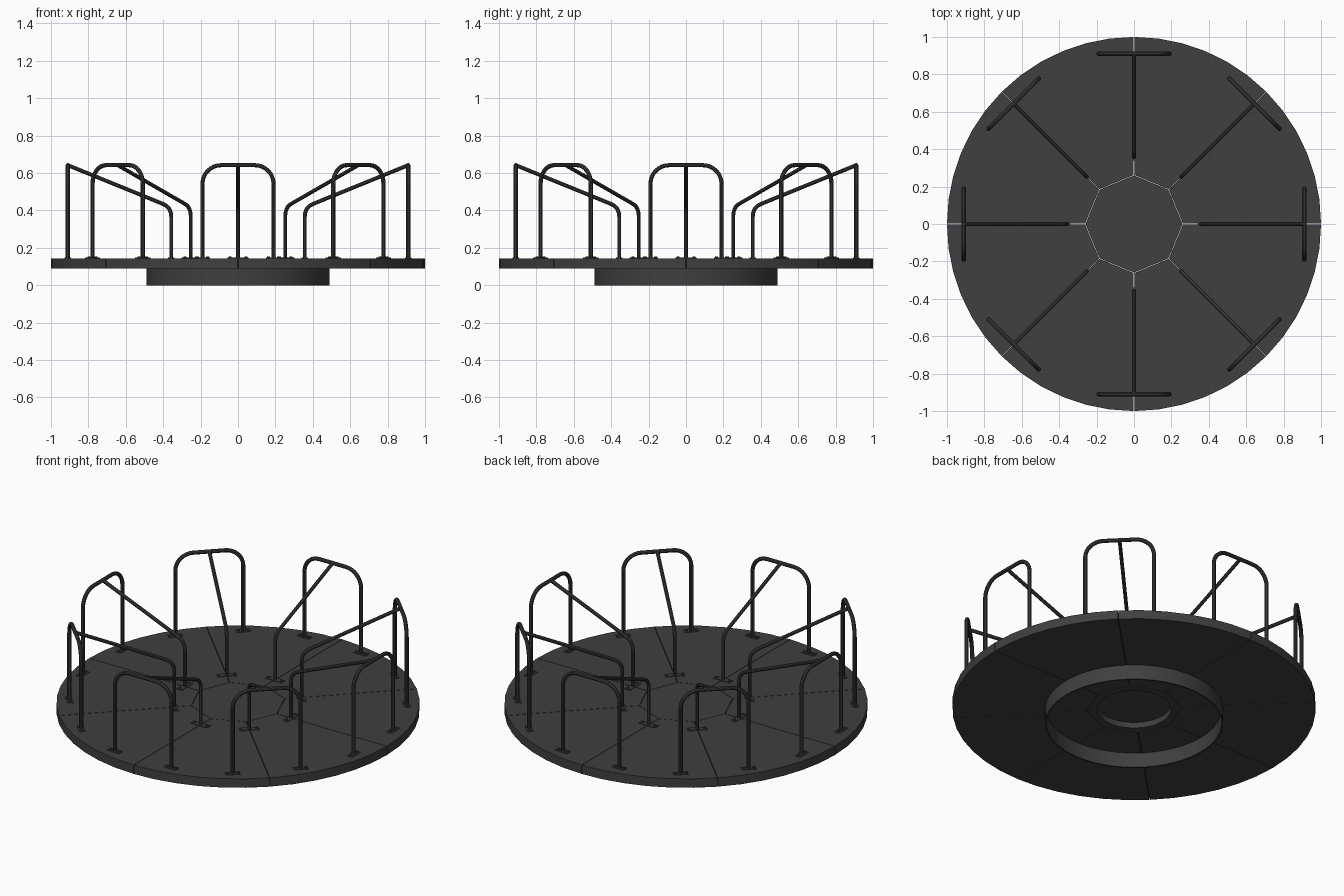
import bpy, bmesh, math
from math import sin, cos, pi
from mathutils import Matrix, Vector

if "Cube" in bpy.data.objects:
    bpy.data.objects.remove(bpy.data.objects["Cube"])

N = 8
Z0, Z1 = 0.09, 0.144
mat = bpy.data.materials.new("dark_grey")
mat.diffuse_color = (0.05, 0.05, 0.05, 1)
mat.use_nodes = True
mat.node_tree.nodes["Principled BSDF"].inputs["Base Color"].default_value = mat.diffuse_color


def make(name, bm, smooth=True):
    bmesh.ops.recalc_face_normals(bm, faces=bm.faces)
    me = bpy.data.meshes.new(name)
    bm.to_mesh(me)
    bm.free()
    me.materials.append(mat)
    ob = bpy.data.objects.new(name, me)
    bpy.context.collection.objects.link(ob)
    if smooth:
        bpy.ops.object.select_all(action='DESELECT')
        ob.select_set(True)
        bpy.context.view_layer.objects.active = ob
        bpy.ops.object.shade_smooth_by_angle(angle=math.radians(35))
    return ob


def repeat(ob):
    # copies of a part all round the deck
    for i in range(1, N):
        c = ob.copy()
        c.name = f"{ob.name}_{i + 1}"
        c.rotation_euler.z = i * 2 * pi / N
        bpy.context.collection.objects.link(c)


def rings_mesh(bm, rows, n, closed=False):
    # skin horizontal rings; each row is (radius function, z)
    rings = [[bm.verts.new((r(2 * pi * k / n) * cos(2 * pi * k / n),
                            r(2 * pi * k / n) * sin(2 * pi * k / n), z))
              for k in range(n)] for r, z in rows]
    pairs = list(zip(rings, rings[1:]))
    if closed:
        pairs.append((rings[-1], rings[0]))
    else:
        bm.faces.new(rings[0])
        bm.faces.new(rings[-1])
    for a, b in pairs:
        for k in range(n):
            m = (k + 1) % n
            bm.faces.new((a[k], a[m], b[m], b[k]))


# deck wedge: one eighth of the platform with a hairline gap at the seams
step, gap, r_in = 2 * pi / N, 0.0015, 0.262
outline = []
for k in range(7):
    a = step * k / 6
    a += gap if k == 0 else -gap if k == 6 else 0
    outline.append((cos(a), sin(a)))
for a in (step - gap / r_in, gap / r_in):
    outline.append((r_in * cos(a), r_in * sin(a)))
bm = bmesh.new()
f = bm.faces.new([bm.verts.new((x, y, Z0)) for x, y in outline])
ext = bmesh.ops.extrude_face_region(bm, geom=[f])
bmesh.ops.translate(bm, vec=(0, 0, Z1 - Z0),
                    verts=[v for v in ext["geom"] if isinstance(v, bmesh.types.BMVert)])
repeat(make("deck_wedge", bm))


# hub plate: octagon with a round recess underneath
def octagon(a):
    return 0.26 * cos(pi / 8) / cos(a % (pi / 4) - pi / 8)


bm = bmesh.new()
rings_mesh(bm, [(octagon, Z1), (octagon, Z0),
                (lambda a: 0.205, Z0), (lambda a: 0.205, Z0 + 0.035)], 40)
make("hub_plate", bm)

# base ring: thin open drum under the deck
bm = bmesh.new()
rings_mesh(bm, [(lambda a: 0.49, Z0), (lambda a: 0.49, 0),
                (lambda a: 0.482, 0), (lambda a: 0.482, Z0)], 64, closed=True)
make("base_ring", bm)


def tube(name, pts, r):
    # round bar swept along a planar path
    cu = bpy.data.curves.new(name, 'CURVE')
    cu.dimensions = '3D'
    cu.bevel_depth = r
    cu.bevel_resolution = 3
    cu.use_fill_caps = True
    sp = cu.splines.new('POLY')
    sp.points.add(len(pts) - 1)
    for p, co in zip(sp.points, pts):
        p.co = (*co, 1)
    tmp = bpy.data.objects.new(name + "_path", cu)
    bpy.context.collection.objects.link(tmp)
    bpy.context.view_layer.update()
    me = bpy.data.meshes.new_from_object(tmp.evaluated_get(bpy.context.evaluated_depsgraph_get()))
    bpy.data.objects.remove(tmp)
    bm = bmesh.new()
    bm.from_mesh(me)
    bpy.data.meshes.remove(me)
    return make(name, bm)


# hoop handle at the rim
R, W, TOP, C = 0.91, 0.19, 0.642, 0.1
half = [(R, W - C + C * cos(t * pi / 16), TOP - C + C * sin(t * pi / 16)) for t in range(9)]
hoop = [(R, W, Z1)] + half + [(x, -y, z) for x, y, z in reversed(half)] + [(R, -W, Z1)]
repeat(tube("hoop_handle", hoop, 0.0115))

# brace bar: post near the hub, rounded bend, sloping up to the hoop
a, corner, e = Vector((0.357, 0, Z1)), Vector((0.357, 0, 0.417)), Vector((R, 0, TOP))
p, q = corner + (a - corner).normalized() * 0.05, corner + (e - corner).normalized() * 0.05
bend = [p.lerp(corner, t / 6).lerp(corner.lerp(q, t / 6), t / 6) for t in range(7)]
repeat(tube("brace_bar", [tuple(v) for v in [a] + bend + [e]], 0.0105))

# foot plates with bolts
for name, x, y, length in (("left_foot", R, W, 0.08), ("right_foot", R, -W, 0.08),
                           ("inner_foot", 0.357, 0, 0.11)):
    bm = bmesh.new()
    bmesh.ops.create_cube(bm, size=1, matrix=Matrix.Translation((x, y, Z1 + 0.0015))
                          @ Matrix.Diagonal((0.034, length, 0.005, 1)))
    for s in (-1, 1):
        bmesh.ops.create_cone(bm, cap_ends=True, segments=8, radius1=0.008, radius2=0.008,
                              depth=0.007, matrix=Matrix.Translation(
                                  (x, y + s * (length / 2 - 0.013), Z1 + 0.0055)))
    repeat(make(name, bm))
